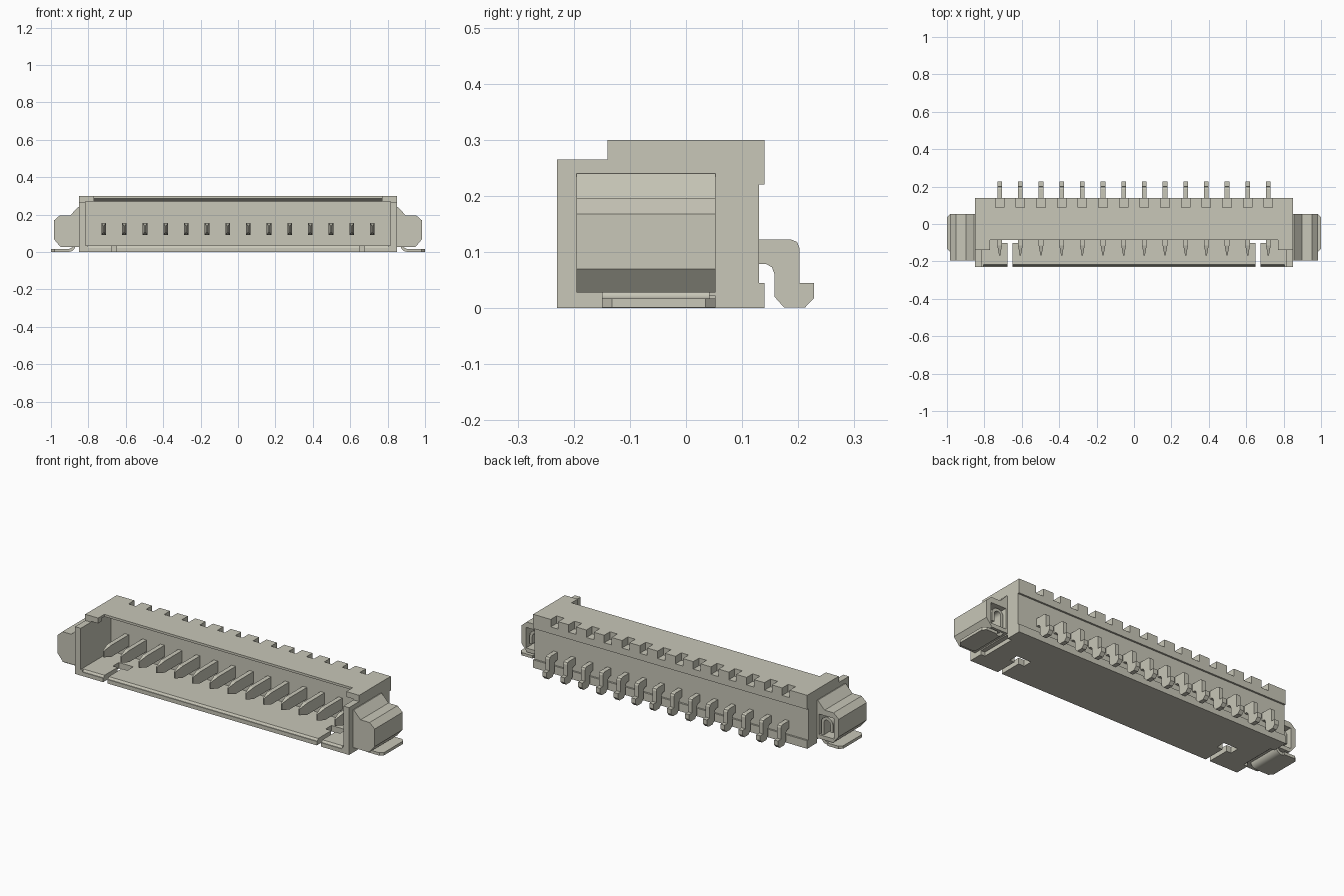
import bpy, bmesh, math
from mathutils import Vector

cube = bpy.data.objects.get("Cube")
if cube:
    bpy.data.objects.remove(cube, do_unlink=True)

mat = bpy.data.materials.new("warm_grey")
mat.use_nodes = True
COLOUR = (0.58, 0.57, 0.48, 1)
mat.diffuse_color = COLOUR
mat.node_tree.nodes["Principled BSDF"].inputs["Base Color"].default_value = COLOUR


def make(name, bm):
    bmesh.ops.recalc_face_normals(bm, faces=bm.faces)
    mesh = bpy.data.meshes.new(name)
    bm.to_mesh(mesh)
    bm.free()
    mesh.materials.append(mat)
    ob = bpy.data.objects.new(name, mesh)
    bpy.context.collection.objects.link(ob)
    return ob


def place(axis, u, v, w):
    return {"x": (w, u, v), "y": (u, w, v), "z": (u, v, w)}[axis]


def prism(name, pts, axis, a, b):
    """Extrude a flat outline along an axis from a to b."""
    bm = bmesh.new()
    base = bm.faces.new([bm.verts.new(place(axis, u, v, a)) for u, v in pts])
    new = bmesh.ops.extrude_face_region(bm, geom=[base])["geom"]
    move = Vector(place(axis, 0, 0, b - a))
    bmesh.ops.translate(bm, vec=move, verts=[g for g in new if isinstance(g, bmesh.types.BMVert)])
    return make(name, bm)


def box(name, x, y, z):
    return prism(name, [(x[0], y[0]), (x[1], y[0]), (x[1], y[1]), (x[0], y[1])], "z", *z)


def cut(ob, cutter):
    mod = ob.modifiers.new("cut", "BOOLEAN")
    mod.operation = "DIFFERENCE"
    mod.solver = "EXACT"
    mod.object = cutter
    bpy.context.view_layer.objects.active = ob
    bpy.ops.object.modifier_apply(modifier=mod.name)
    bpy.data.objects.remove(cutter, do_unlink=True)


def span(s, a, b):
    return sorted((s * a, s * b))


PINS = [(i - 6.5) * 0.1105 for i in range(14)]

# Housing shell
side = [(-0.23, 0), (0.14, 0), (0.14, 0.045), (0.13, 0.045), (0.13, 0.22), (0.14, 0.22),
        (0.14, 0.3), (-0.14, 0.3), (-0.14, 0.265), (-0.23, 0.265)]
housing = prism("housing", side, "x", -0.85, 0.85)
cut(housing, box("cavity", (-0.815, 0.815), (-0.3, 0.04), (0.034, 0.27)))
cut(housing, box("roof_opening", (-0.77, 0.77), (-0.3, -0.085), (0.2, 0.4)))

# Chamfers on the roof edge and the floor lip
cut(housing, prism("roof_chamfer", [(-0.11, 0.25), (-0.11, 0.287), (-0.085, 0.287), (-0.04, 0.268),
                                    (-0.04, 0.25)], "x", -0.8, 0.8))
cut(housing, prism("lip_chamfer", [(-0.25, 0.022), (-0.225, 0.022), (-0.207, 0.05), (-0.25, 0.05)],
                   "x", -0.805, 0.805))

# Notches above the pins
for x in PINS:
    cut(housing, box("notch", (x - 0.023, x + 0.023), (0.088, 0.2), (0.258, 0.4)))

# Floor slots and recesses for the solder tabs
for s in (-1, 1):
    cut(housing, box("slot", span(s, 0.65, 0.676), (-0.3, -0.08), (-0.1, 0.1)))
    cut(housing, box("slot_head", span(s, 0.615, 0.705), (-0.102, -0.05), (-0.1, 0.1)))
    cut(housing, box("tab_recess", span(s, 0.825, 0.9), (-0.15, 0.053), (-0.1, 0.022)))

# Contact pins: bent tail behind, pointed blade inside
tail = [(0.12, 0.122), (0.188, 0.122), (0.198, 0.118), (0.202, 0.108), (0.202, 0.045), (0.228, 0.045),
        (0.228, 0.018), (0.212, 0.001), (0.175, 0.001), (0.158, 0.02), (0.158, 0.06), (0.153, 0.073),
        (0.142, 0.079), (0.12, 0.079)]
for i, x in enumerate(PINS):
    prism(f"pin_tail_{i + 1}", tail, "x", x - 0.0125, x + 0.0125)
    bm = bmesh.new()
    rings = []
    for y, w, z0, z1 in ((0.05, 0.0125, 0.09, 0.155), (-0.115, 0.0125, 0.09, 0.155),
                         (-0.168, 0.003, 0.105, 0.14)):
        rings.append([bm.verts.new(p) for p in ((x - w, y, z0), (x + w, y, z0),
                                                (x + w, y, z1), (x - w, y, z1))])
    for r, q in zip(rings, rings[1:]):
        for k in range(4):
            bm.faces.new((r[k], r[k - 1], q[k - 1], q[k]))
    bm.faces.new(rings[0])
    bm.faces.new(rings[-1])
    make(f"pin_blade_{i + 1}", bm)

# End ears with hollow backs, and metal solder tabs
ear = [(0.84, 0.24), (0.855, 0.24), (0.897, 0.196), (0.953, 0.196), (0.985, 0.168), (0.985, 0.07),
       (0.95, 0.028), (0.84, 0.028)]
strip = [(0.92, 0.009)]
for k in range(7):
    a = math.radians(270 - 15 * k)
    strip.append((0.905 + 0.028 * math.cos(a), 0.037 + 0.028 * math.sin(a)))
for k in range(9):
    a = math.radians(180 - 22.5 * k)
    strip.append((0.905 + 0.028 * math.cos(a), 0.118 + 0.028 * math.sin(a)))
strip.append((0.933, 0.075))

for s, label in ((-1, "right"), (1, "left")):
    part = prism(label + "_ear", [(s * x, z) for x, z in ear], "y", -0.195, 0.053)
    cut(part, box("hollow", span(s, 0.862, 0.955), (-0.11, 0.1), (0.05, 0.165)))
    foot = [(0.915, -0.15), (0.982, -0.15), (1, -0.132), (1, 0.035), (0.982, 0.053), (0.915, 0.053)]
    prism(label + "_tab_foot", [(s * x, y) for x, y in foot], "z", 0.001, 0.017)
    bm = bmesh.new()
    rows = [[bm.verts.new((s * x, y, z)) for y in (-0.15, 0.042)] for x, z in strip]
    for p, q in zip(rows, rows[1:]):
        bm.faces.new((p[0], p[1], q[1], q[0]))
    clip = make(label + "_tab_clip", bm)
    solid = clip.modifiers.new("thickness", "SOLIDIFY")
    solid.thickness = 0.016
    solid.offset = 0
    solid.use_even_offset = True
    bpy.ops.object.select_all(action="DESELECT")
    clip.select_set(True)
    bpy.context.view_layer.objects.active = clip
    bpy.ops.object.modifier_apply(modifier=solid.name)
    bpy.ops.object.shade_smooth_by_angle()
